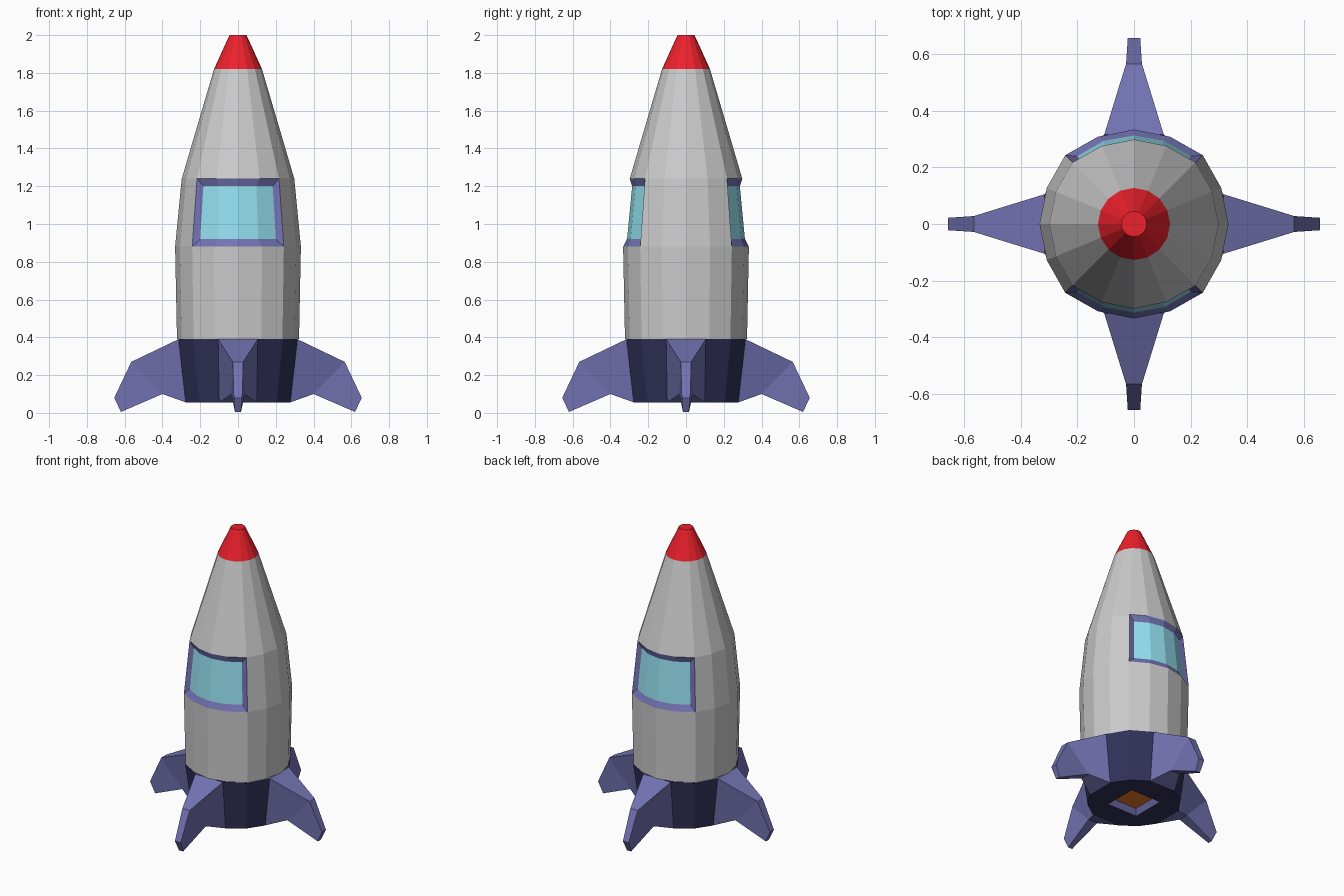
import bpy, bmesh
from math import sin, cos, pi, radians
from mathutils import Matrix

if "Cube" in bpy.data.objects:
    bpy.data.objects.remove(bpy.data.objects["Cube"])


def material(name, rgb):
    m = bpy.data.materials.new(name)
    m.diffuse_color = (*rgb, 1)
    m.use_nodes = True
    m.node_tree.nodes["Principled BSDF"].inputs["Base Color"].default_value = m.diffuse_color
    return m


PURPLE = material("purple", (0.17, 0.17, 0.45))
NAVY = material("navy", (0.03, 0.03, 0.10))
RED = material("red", (0.85, 0.015, 0.025))
GLASS = material("glass", (0.3, 0.75, 0.88))
ORANGE = material("orange", (0.8, 0.2, 0.02))


def build(name, verts, faces, mat=None, turns=(0,), fix_normals=True):
    """Make one mesh object, repeating the geometry at each turn about z."""
    bm = bmesh.new()
    for turn in turns:
        rot = Matrix.Rotation(turn, 3, 'Z')
        vs = [bm.verts.new(rot @ bm_v) for bm_v in map(to_vec, verts)]
        for f in faces:
            bm.faces.new([vs[i] for i in f])
    if fix_normals:
        bmesh.ops.recalc_face_normals(bm, faces=bm.faces)
    me = bpy.data.meshes.new(name)
    bm.to_mesh(me)
    bm.free()
    ob = bpy.data.objects.new(name, me)
    bpy.context.collection.objects.link(ob)
    if mat:
        me.materials.append(mat)
    return ob


def to_vec(v):
    return Matrix.Translation(v).to_translation()


def polar(r, a, z):
    return (r * cos(a), r * sin(a), z)


def ring(r, z, corner=1.0, n=16):
    """16-sided ring whose diagonal corners may stick out a little."""
    return [polar(r * (corner if i % 4 == 2 else 1), 2 * pi * i / n, z) for i in range(n)]


def bands(rows, n=16, skip=lambda row, i: False):
    return [(k * n + i, k * n + (i + 1) % n, (k + 1) * n + (i + 1) % n, (k + 1) * n + i)
            for k in range(rows - 1) for i in range(n) if not skip(k, i)]


# Hull with openings front and back for the windows
LOW, HIGH = (0.333, 0.88, 1.03), (0.298, 1.24, 1.03)
hull = ring(0.323, 0.39, 1.03) + ring(*LOW) + ring(*HIGH) + ring(0.127, 1.82)
is_window = lambda row, i: row == 1 and (2 <= i < 6 or 10 <= i < 14)
build("hull", hull, bands(4, skip=is_window) + [tuple(range(15, -1, -1))])

# Nose cap
build("nose_cap", ring(0.127, 1.82) + ring(0.045, 2.0), bands(2) + [tuple(range(16))][:1]
      + [tuple(range(16, 32))], RED)

# Recessed windows: outer edge follows the hull, inner edge holds the glass
outer = ring(*LOW)[10:15] + ring(*HIGH)[10:15]
angles = [radians(270 + 20 * k) for k in range(-2, 3)]
inner = [polar(0.312, a, 0.92) for a in angles] + [polar(0.285, a, 1.20) for a in angles]
frame_faces = [(i, i + 1, i + 11, i + 10) for i in range(4)]
frame_faces += [(i + 15, i + 16, i + 6, i + 5) for i in range(5 - 1)]
frame_faces += [(0, 10, 15, 5), (14, 4, 9, 19)]
build("window_frames", outer + inner, frame_faces, PURPLE, (0, pi), False)
build("window_glass", inner, [(i, i + 1, i + 6, i + 5) for i in range(4)],
      GLASS, (0, pi), False)

# Tail skirt: 12-sided, with a square exhaust opening underneath
skirt = []
for h, w, d, z in ((0.315, 0.105, 0.236, 0.39), (0.277, 0.10, 0.205, 0.055)):
    for q in range(4):
        rot = Matrix.Rotation(q * pi / 2, 3, 'Z')
        skirt += [tuple(rot @ to_vec(p)) for p in ((h, -w, z), (h, w, z), (d, d, z))]


def square(s, z):
    return [(s, -s, z), (s, s, z), (-s, s, z), (-s, -s, z)]


base = skirt + square(0.115, 0.055)
under = []
for q in range(4):
    a = 12 + 3 * q
    before = 12 + (3 * q - 1) % 12
    under.append((before, a, a + 1, a + 2, 24 + (q + 1) % 4, 24 + q))
build("tail_skirt", base, bands(2, 12) + under, NAVY)

# Exhaust recess and glowing plate
build("exhaust_recess", square(0.115, 0.055) + square(0.09, 0.09),
      [(i, i + 4, (i + 1) % 4 + 4, (i + 1) % 4) for i in range(4)], PURPLE, fix_normals=False)
build("exhaust_glow", square(0.09, 0.09), [(3, 2, 1, 0)], ORANGE, fix_normals=False)

# Four swept fins: (distance out, height, half thickness)
profile = [(0.315, 0.39, 0.105), (0.565, 0.27, 0.028), (0.655, 0.08, 0.022),
           (0.62, 0.005, 0.016), (0.40, 0.10, 0.035), (0.275, 0.055, 0.10)]
fin = [(x, s * t, z) for s in (-1, 1) for x, z, t in profile]
fin_faces = [(i, (i + 1) % 6, (i + 1) % 6 + 6, i + 6) for i in range(6)]
for s in (0, 6):
    fin_faces += [(s, s + 1, s + 4, s + 5), (s + 1, s + 2, s + 3, s + 4)]
build("fins", fin, fin_faces, PURPLE, [q * pi / 2 for q in range(4)])
